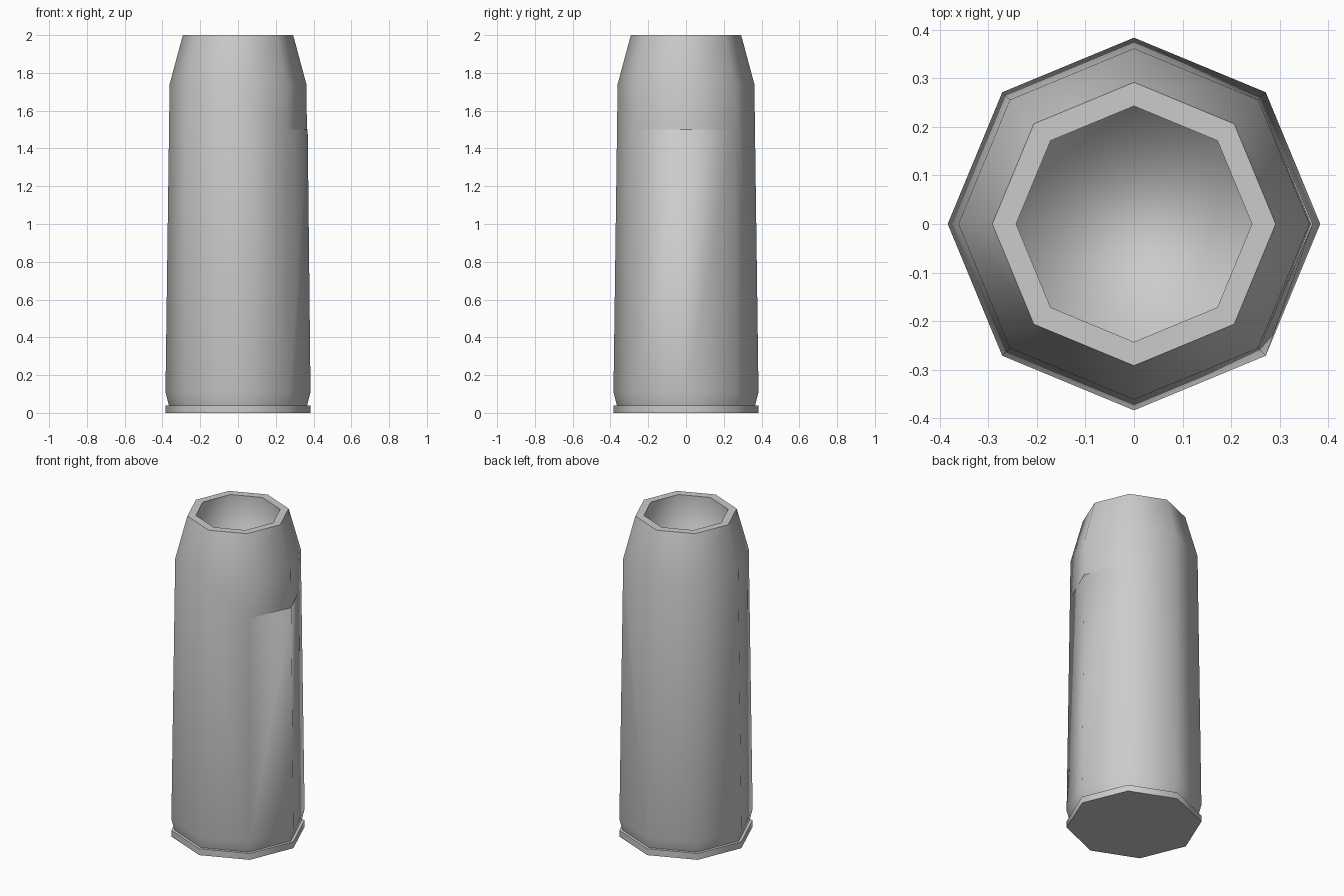
import bpy, bmesh
from math import cos, sin, tau

if "Cube" in bpy.data.objects:
    bpy.data.objects.remove(bpy.data.objects["Cube"])

SIDES = 8
LEDGE_Z = 1.5

# Radius and height of each ring: base rim, groove, body, neck, hollow
PROFILE = [(0.384, 0.0), (0.384, 0.04), (0.366, 0.04), (0.384, 0.11),
           (0.362, 1.74), (0.292, 2.0), (0.243, 2.0), (0.243, 1.62)]
SHARP_RINGS = (0, 1, 2, 5, 6)
BODY = 3

bm = bmesh.new()


def point(i, r, z):
    a = tau * i / SIDES
    return bm.verts.new((r * cos(a), r * sin(a), z))


rings = [[point(i, r, z) for i in range(SIDES)] for r, z in PROFILE]

# Octagonal shell; the two body faces beside +x are made separately
for k in range(len(rings) - 1):
    lo, hi = rings[k], rings[k + 1]
    for i in range(SIDES):
        j = (i + 1) % SIDES
        if k == BODY and i in (0, SIDES - 1, 1, SIDES - 2):
            continue
        bm.faces.new((lo[i], lo[j], hi[j], hi[i]))
bm.faces.new(rings[0][::-1])
bm.faces.new(rings[-1])

# Shallow step on the +x corner, fading out at the neighbouring corners
lo, hi = rings[BODY], rings[BODY + 1]
r_step = 0.365
a, c = point(-1, r_step, LEDGE_Z), point(1, r_step, LEDGE_Z)
upper, lower = point(0, r_step, LEDGE_Z), point(0, r_step + 0.004, LEDGE_Z)
bm.faces.new((a, upper, hi[0], hi[-1]))
bm.faces.new((upper, c, hi[1], hi[0]))
bm.faces.new((lo[-1], lo[0], lower, a))
bm.faces.new((lo[0], lo[1], c, lower))
bm.faces.new((a, lower, upper))
bm.faces.new((lower, c, upper))
bm.faces.new((lo[1], lo[2], hi[2], hi[1], c))
bm.faces.new((lo[-2], lo[-1], a, hi[-1], hi[-2]))

bmesh.ops.recalc_face_normals(bm, faces=bm.faces)

# Smooth shading with hard rims
for f in bm.faces:
    f.smooth = True
for k in SHARP_RINGS:
    for i in range(SIDES):
        bm.edges.get((rings[k][i], rings[k][(i + 1) % SIDES])).smooth = False
for v in (a, c):
    bm.edges.get((v, upper)).smooth = False

mesh = bpy.data.meshes.new("casing")
bm.to_mesh(mesh)
bm.free()
bpy.context.collection.objects.link(bpy.data.objects.new("casing", mesh))
